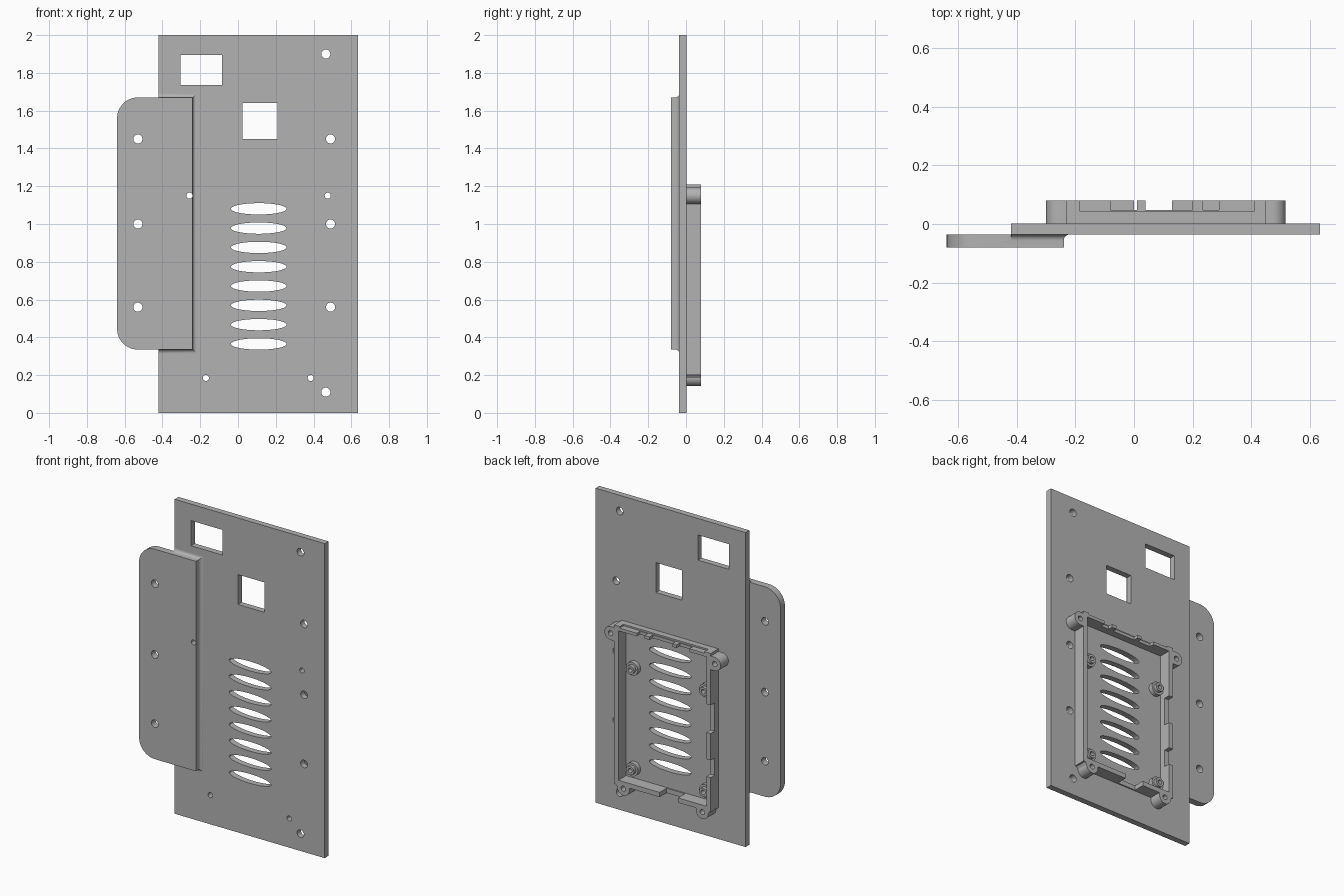
import bpy, bmesh
from math import cos, sin, pi

if "Cube" in bpy.data.objects:
    bpy.data.objects.remove(bpy.data.objects["Cube"], do_unlink=True)

grey = bpy.data.materials.new("plain grey")
grey.use_nodes = True
colour = (0.45, 0.45, 0.45, 1)
grey.diffuse_color = colour
grey.node_tree.nodes["Principled BSDF"].inputs["Base Color"].default_value = colour

FRONT, PLATE_FRONT, PLATE_BACK, BACK = -0.08, -0.036, 0.002, 0.08


def rect(x0, x1, z0, z1):
    return [(x0, z0), (x1, z0), (x1, z1), (x0, z1)]


def arc(x, z, r, a0, a1, n=16, rz=None):
    rz = rz or r
    return [(x + r * cos(a0 + (a1 - a0) * i / n), z + rz * sin(a0 + (a1 - a0) * i / n))
            for i in range(n + 1)]


def circle(x, z, r, rz=None, n=32):
    return arc(x, z, r, 0, 2 * pi, n, rz)[:-1]


def loft(bm, layers):
    """Skin a stack of (outline, y) layers and cap both ends."""
    rings = [[bm.verts.new((x, y, z)) for x, z in pts] for pts, y in layers]
    n = len(rings[0])
    for a, b in zip(rings, rings[1:]):
        for i in range(n):
            j = (i + 1) % n
            bm.faces.new((a[i], a[j], b[j], b[i]))
    bm.faces.new(rings[0])
    bm.faces.new(rings[-1][::-1])


def make(name, *solids):
    bm = bmesh.new()
    for layers in solids:
        loft(bm, layers)
    bmesh.ops.recalc_face_normals(bm, faces=bm.faces)
    mesh = bpy.data.meshes.new(name)
    bm.to_mesh(mesh)
    bm.free()
    mesh.materials.append(grey)
    obj = bpy.data.objects.new(name, mesh)
    bpy.context.collection.objects.link(obj)
    return obj


def prism(pts, y0, y1):
    return [(pts, y0), (pts, y1)]


def select(obj):
    bpy.ops.object.select_all(action='DESELECT')
    obj.select_set(True)
    bpy.context.view_layer.objects.active = obj


def combine(obj, tool, operation, keep=False):
    select(obj)
    mod = obj.modifiers.new("combine", 'BOOLEAN')
    mod.operation, mod.solver, mod.object = operation, 'EXACT', tool
    bpy.ops.object.modifier_apply(modifier=mod.name)
    if not keep:
        bpy.data.objects.remove(tool, do_unlink=True)


# Screw holes, windows and vents, cut through everything
upper_ears = [(-0.257, 1.15), (0.475, 1.15)]
lower_ears = [(-0.17, 0.185), (0.385, 0.185)]
outlines = [circle(x, z, 0.024) for x in (-0.53, 0.49) for z in (0.56, 1.0, 1.45)]
outlines += [circle(0.465, z, 0.024) for z in (0.11, 1.9)]
outlines += [circle(x, z, 0.016) for x, z in upper_ears + lower_ears]
outlines += [rect(-0.305, -0.085, 1.735, 1.895), rect(0.025, 0.21, 1.45, 1.64)]
outlines += [circle(0.11, 0.365 + 0.1022 * i, 0.147, 0.03, 48) for i in range(8)]
holes = make("hole_cutter", *[prism(o, -0.2, 0.2) for o in outlines])
holes.hide_render = True

# Back plate
plate = make("back_plate", prism(rect(-0.42, 0.635, 0, 2), PLATE_FRONT, PLATE_BACK))

# Side flange with rounded outer corners
r = 0.11
flange_outline = [(-0.24, 0.335), (-0.24, 1.67)]
flange_outline += arc(-0.64 + r, 1.67 - r, r, pi / 2, pi, 12)
flange_outline += arc(-0.64 + r, 0.335 + r, r, pi, 1.5 * pi, 12)
flange = make("side_flange", prism(flange_outline, FRONT, PLATE_FRONT))

# Concave fillet where the flange meets the plate
f = 0.02
layers = []
for i in range(7):
    a = i / 6 * pi / 2
    o = f * (1 - cos(a))
    layers.append((rect(-0.42, -0.24 + o, 0.335 - o, 1.67 + o), PLATE_FRONT - f + f * sin(a)))
combine(flange, make("flange_fillet", layers), 'UNION')

# Enclosure frame on the back, with four screw ears
frame = make("enclosure_frame", prism(rect(-0.23, 0.45, 0.2, 1.21), PLATE_BACK, BACK))
ear_r = 0.043
ears = []
for side, (x, z), (lx, lz) in zip((-1, 1), upper_ears, lower_ears):
    start = -pi / 2 if side > 0 else pi / 2
    inner = 0.11 + side * 0.325
    top = arc(x, z, ear_r, start, start + pi) + [(inner, z + side * ear_r), (inner, z - side * ear_r)]
    low = arc(lx, lz, ear_r, pi, 2 * pi)
    flare = 0.11 + side * 0.34
    low += [(flare if side > 0 else lx + ear_r, 0.215), (flare if side < 0 else lx - ear_r, 0.215)]
    ears += [prism(top, PLATE_BACK, BACK), prism(low, PLATE_BACK, BACK)]
combine(frame, make("ears", *ears), 'UNION')
combine(frame, make("cavity", prism(rect(-0.2, 0.42, 0.23, 1.18), -0.1, 0.2)), 'DIFFERENCE')

# Shallow recess along the outside of the top wall
combine(frame, make("recess", prism(rect(-0.185, 0.41, 1.2, 1.3), 0.042, 0.2)), 'DIFFERENCE')

# Notches in the top, side and bottom walls
notches = [prism(rect(a, b, 1.15, 1.3), 0.048, 0.2)
           for a, b in ((-0.08, 0.01), (0.04, 0.2), (0.235, 0.29))]
notches += [prism(rect(-0.26, -0.17, a, b), 0.04, 0.2) for a, b in ((0.7, 0.88), (0.42, 0.53))]
notches.append(prism(rect(0.0, 0.13, 0.1, 0.26), 0.01, 0.2))
combine(frame, make("notches", *notches), 'DIFFERENCE')

# Stepped stand-offs inside the frame
for part in (plate, flange, frame):
    combine(part, holes, 'DIFFERENCE', keep=True)
bpy.data.objects.remove(holes, do_unlink=True)

parts = [plate, flange, frame]
for x, side in ((-0.155, "right"), (0.36, "left")):
    for z, level in ((0.295, "lower"), (0.935, "upper")):
        wide, slim = circle(x, z, 0.042), circle(x, z, 0.028)
        post = make(f"standoff_{level}_{side}",
                    [(wide, PLATE_BACK), (wide, 0.03), (slim, 0.03), (slim, 0.05)])
        combine(post, make("bore", prism(circle(x, z, 0.014), 0.01, 0.1)), 'DIFFERENCE')
        parts.append(post)

for part in parts:
    select(part)
    bpy.ops.object.shade_smooth_by_angle(angle=pi / 6)
